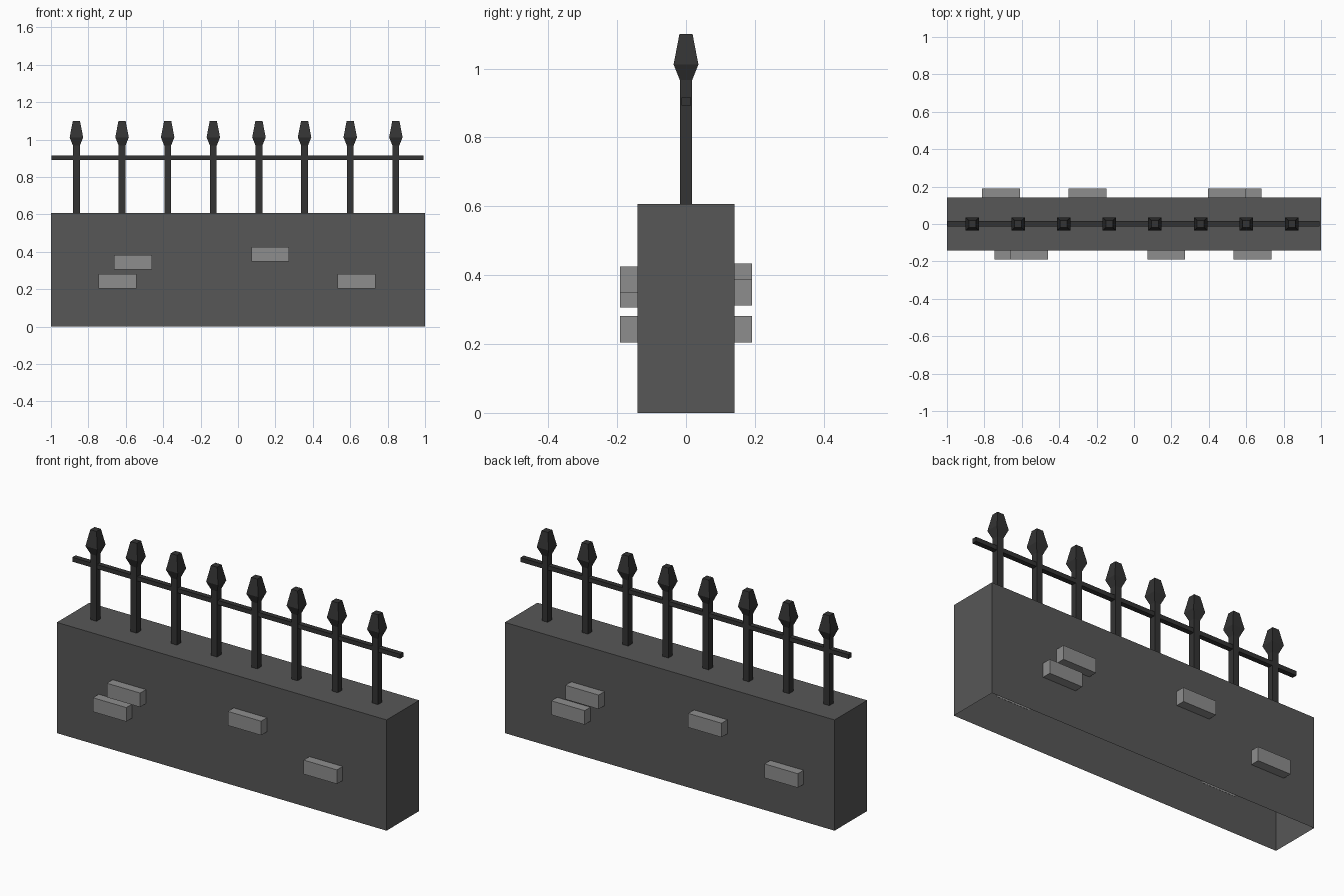
import bpy, bmesh

if "Cube" in bpy.data.objects:
    bpy.data.objects.remove(bpy.data.objects["Cube"])

def material(name, v):
    m = bpy.data.materials.new(name)
    m.diffuse_color = (v, v, v, 1)
    m.use_nodes = True
    m.node_tree.nodes["Principled BSDF"].inputs["Base Color"].default_value = m.diffuse_color
    return m

stone = material("dark stone", 0.095)
brick = material("light brick", 0.27)
iron = material("black iron", 0.033)

def stack(name, mat, rings, bottom=True):
    """Loft rectangular rings (x0, x1, y0, y1, z) into one solid."""
    bm = bmesh.new()
    loops = [[bm.verts.new(p) for p in ((x0, y0, z), (x1, y0, z), (x1, y1, z), (x0, y1, z))]
             for x0, x1, y0, y1, z in rings]
    for a, b in zip(loops, loops[1:]):
        for i in range(4):
            j = (i + 1) % 4
            bm.faces.new((a[i], a[j], b[j], b[i]))
    bm.faces.new(loops[-1])
    if bottom:
        bm.faces.new(loops[0][::-1])
    me = bpy.data.meshes.new(name)
    bm.to_mesh(me)
    bm.free()
    me.materials.append(mat)
    ob = bpy.data.objects.new(name, me)
    bpy.context.collection.objects.link(ob)
    return ob

def box(name, mat, x0, x1, y0, y1, z0, z1, bottom=True):
    return stack(name, mat, [(x0, x1, y0, y1, z0), (x0, x1, y0, y1, z1)], bottom)

# Wall, open underneath
box("wall", stone, -1, 1, -0.141, 0.141, 0, 0.607, bottom=False)

# Protruding bricks: left edge and top height, front then back
W, H = 0.202, 0.077
for side, places in ((-1, [(-0.746, 0.281), (-0.662, 0.383), (0.072, 0.425), (0.532, 0.281)]),
                     (1, [(-0.812, 0.281), (-0.349, 0.434), (0.396, 0.389), (0.481, 0.281)])):
    y0, y1 = sorted((side * 0.14, side * 0.191))
    for x, top in places:
        box("brick", brick, x, x + W, y0, y1, top - H, top)

# Railing posts with faceted spear heads
for i in range(8):
    x = -0.864 + i * 0.244
    stack("railing_post", iron, [(x - r, x + r, -r, r, z) for r, z in
          ((0.018, 0.6), (0.018, 0.967), (0.036, 1.012), (0.019, 1.10))])

# Horizontal rail
box("rail", iron, -0.996, 0.993, -0.013, 0.015, 0.892, 0.916)
